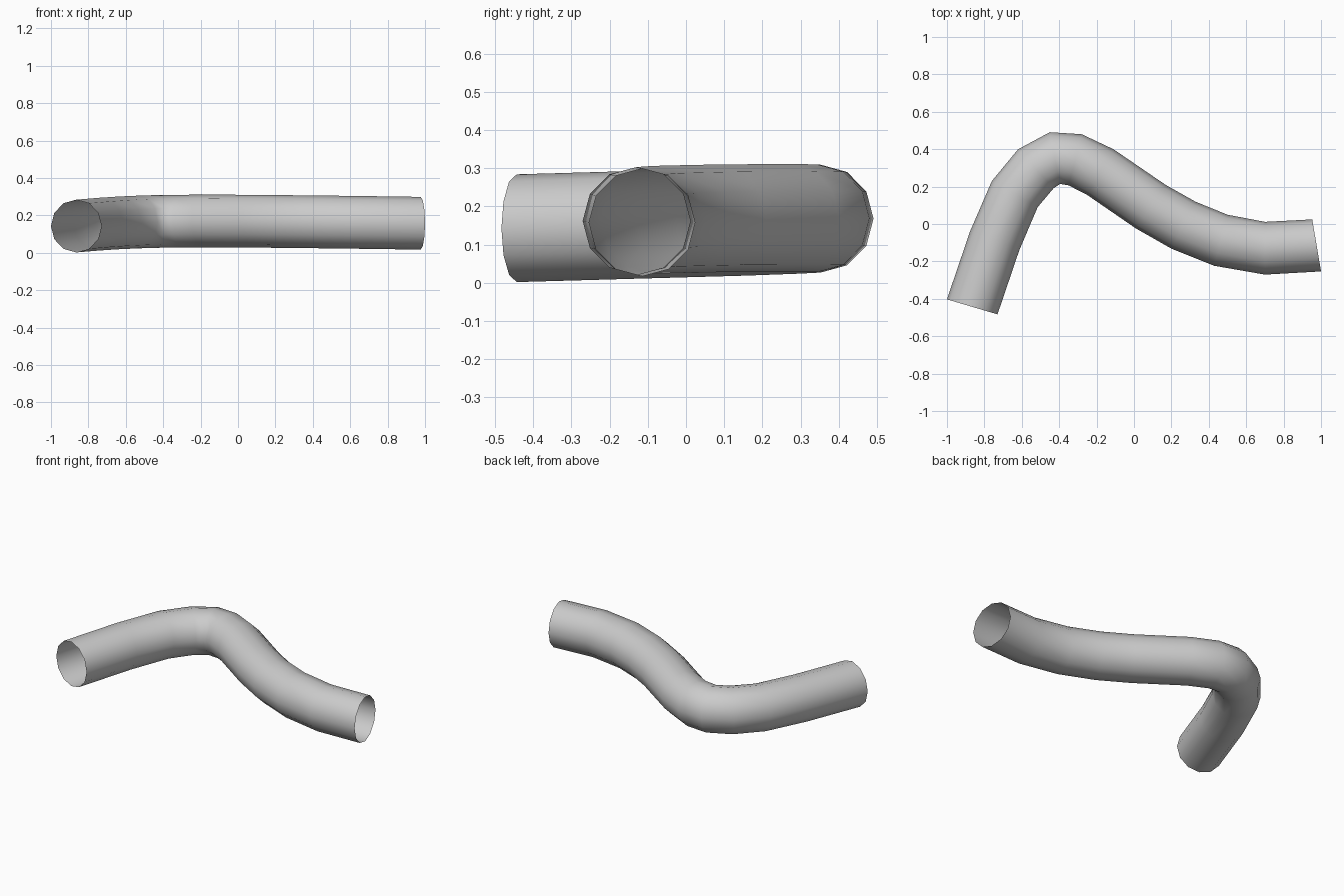
import bpy, bmesh, math
from mathutils import Vector

if "Cube" in bpy.data.objects:
    bpy.data.objects.remove(bpy.data.objects["Cube"])

SIDES = 12
RADIUS = 0.141

# Ring stations along the bend: outer x, y, inner x, y, centre height
stations = [
    (-1.00, -0.403, -0.73, -0.483, 0.143),
    (-0.875, -0.04, -0.615, -0.14, 0.153),
    (-0.76, 0.23, -0.515, 0.09, 0.160),
    (-0.62, 0.40, -0.43, 0.19, 0.165),
    (-0.45, 0.49, -0.395, 0.215, 0.168),
    (-0.28, 0.48, -0.35, 0.207, 0.169),
    (-0.11, 0.40, -0.25, 0.155, 0.170),
    (0.17, 0.21, 0.01, -0.025, 0.169),
    (0.33, 0.12, 0.20, -0.133, 0.167),
    (0.50, 0.048, 0.43, -0.222, 0.165),
    (0.70, 0.011, 0.70, -0.27, 0.162),
    (0.953, 0.024, 1.00, -0.253, 0.158),
]

# Open-ended bent pipe, skinned ring by ring
bm = bmesh.new()
rings = []
for ox, oy, ix, iy, z in stations:
    centre = Vector(((ox + ix) / 2, (oy + iy) / 2, z))
    side = Vector((ox - ix, oy - iy, 0)).normalized() * RADIUS
    up = Vector((0, 0, RADIUS))
    rings.append([bm.verts.new(centre + side * math.cos(a) + up * math.sin(a))
                  for a in (2 * math.pi * k / SIDES for k in range(SIDES))])
for a, b in zip(rings, rings[1:]):
    for k in range(SIDES):
        n = (k + 1) % SIDES
        bm.faces.new((a[k], a[n], b[n], b[k])).smooth = True
bmesh.ops.recalc_face_normals(bm, faces=bm.faces)

# Ensure the normals point away from the pipe's centre line
bm.normal_update()
f = min(bm.faces, key=lambda f: f.calc_center_median().z)
if f.normal.z > 0:
    bmesh.ops.reverse_faces(bm, faces=bm.faces)

mesh = bpy.data.meshes.new("bent_pipe")
bm.to_mesh(mesh)
bm.free()
pipe = bpy.data.objects.new("bent_pipe", mesh)
bpy.context.collection.objects.link(pipe)
